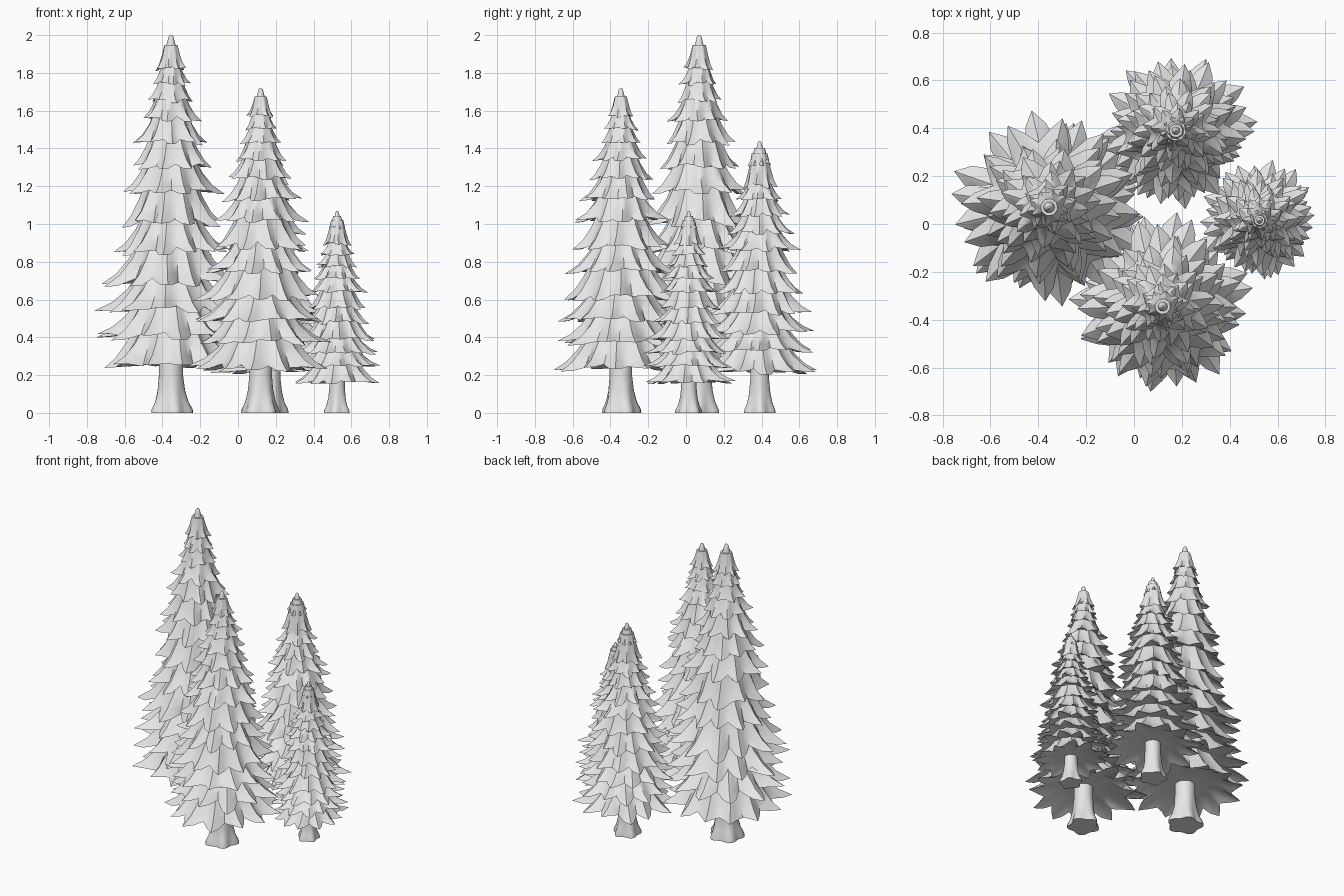
import bpy, bmesh, math, random

if "Cube" in bpy.data.objects:
    bpy.data.objects.remove(bpy.data.objects["Cube"])

random.seed(7)
TAU = 2 * math.pi

grey = bpy.data.materials.new("light_grey")
grey.diffuse_color = (0.8, 0.8, 0.8, 1)
grey.use_nodes = True
grey.node_tree.nodes["Principled BSDF"].inputs["Base Color"].default_value = grey.diffuse_color

# branch tiers of a 2-unit tree: (hem height, tip radius)
TIERS = [(.24, .42), (.40, .405), (.54, .39), (.68, .375), (.85, .32), (1.0, .29), (1.17, .275),
         (1.30, .235), (1.43, .2), (1.55, .165), (1.65, .13), (1.74, .105), (1.82, .085)]

# radial profiles (radius factor, height in tier spacings), hem first
RIDGE = [(1.0, 0), (.78, .33), (.6, .8), (.42, 1.5)]
SIDE = [(.86, .02), (.7, .33), (.56, .8), (.41, 1.5)]
VALLEY = [(.68, .1), (.61, .38), (.52, .8), (.4, 1.5)]
UNDER = [(.5, .36), (.2, .3)]


def finish(bm, name, angle):
    bmesh.ops.recalc_face_normals(bm, faces=bm.faces)
    me = bpy.data.meshes.new(name)
    bm.to_mesh(me)
    bm.free()
    me.materials.append(grey)
    ob = bpy.data.objects.new(name, me)
    bpy.context.collection.objects.link(ob)
    bpy.ops.object.select_all(action='DESELECT')
    ob.select_set(True)
    bpy.context.view_layer.objects.active = ob
    bpy.ops.object.shade_smooth_by_angle(angle=math.radians(angle))
    return ob


def skin(bm, rings):
    """Bridge rings of points and cap both ends."""
    vs = [[bm.verts.new(p) for p in ring] for ring in rings]
    n = len(vs[0])
    for a, b in zip(vs, vs[1:]):
        for i in range(n):
            j = (i + 1) % n
            bm.faces.new((a[i], a[j], b[j], b[i]))
    bm.faces.new(vs[0])
    bm.faces.new(vs[-1])


def tier(bm, cx, cy, z, radius, step, spikes):
    """One skirt of pointed, ridged branches with a closed underside."""
    turn = random.uniform(0, TAU)
    cols = []
    for k in range(spikes):
        base = turn + TAU * k / spikes
        w = TAU / spikes
        reach = random.uniform(.85, 1.06)
        drop = random.uniform(-.12, .12)
        lean = random.uniform(-.13, .13)
        notch = random.uniform(.92, 1.08)
        cols.append((base, VALLEY, notch, random.uniform(-.08, .1), 0))
        cols.append((base + .27 * w, SIDE, reach, drop, lean * w * .5))
        cols.append((base + .5 * w, RIDGE, reach, drop, lean * w))
        cols.append((base + .73 * w, SIDE, reach, drop, lean * w * .5))
    rings = []
    for r, t in reversed(UNDER):
        rings.append([(cx + radius * r * math.cos(c[0]), cy + radius * r * math.sin(c[0]),
                       z + t * step) for c in cols])
    for lvl in range(4):
        fade = (1, .6, .2, 0)[lvl]
        ring = []
        for a, prof, reach, drop, lean in cols:
            r, t = prof[lvl]
            r *= radius * (1 + (reach - 1) * fade)
            a += lean * fade
            ring.append((cx + r * math.cos(a), cy + r * math.sin(a), z + (t + drop * fade) * step))
        rings.append(ring)
    skin(bm, rings)


def revolve(bm, cx, cy, profile, sides, lobes=None):
    rings = []
    for r, z, flare in profile:
        ring = []
        for i in range(sides):
            a = TAU * i / sides
            rr = r + (flare * lobes(a) if lobes else 0)
            ring.append((cx + rr * math.cos(a), cy + rr * math.sin(a), z))
        rings.append(ring)
    skin(bm, rings)


def tree(label, x, y, height, hem, reach, trunk_r, skip=()):
    s = height / 2
    k = (height - hem) / (2 - .24)
    zs = lambda z: hem + (z - .24) * k

    # foliage skirts, topped with a slim spire
    bm = bmesh.new()
    levels = [t for i, t in enumerate(TIERS) if i not in skip]
    for i, (z, r) in enumerate(levels):
        nxt = levels[i + 1][0] if i + 1 < len(levels) else z + .085
        spikes = 12 if i < 5 else 10 if i < 9 else 8
        tier(bm, x, y, zs(z), r * reach / .42, (nxt - z) * k, spikes)
    spire = [(.06, 1.83), (.052, 1.86), (.037, 1.9), (.026, 1.94), (.017, 1.975), (.013, 1.992), (.005, 2)]
    revolve(bm, x, y, [(r * s, zs(z), 0) for r, z in spire], 10)
    finish(bm, label + "_foliage", 42)

    # trunk with flared root lobes
    bm = bmesh.new()
    ph = random.uniform(0, TAU)
    lobes = lambda a: .5 + .5 * math.cos(5 * a + ph) + .15 * math.cos(2 * a + ph)
    prof = [(1.4, 0, .4), (1.36, .02, .4), (1.2, .06, .22), (1.08, .12, .08), (1, .2, 0), (.95, .36, 0)]
    revolve(bm, x, y, [(r * trunk_r, z * hem / .24, f * trunk_r) for r, z, f in prof], 30, lobes)
    finish(bm, label + "_trunk", 50)


tree("tallest_tree", -.355, .07, 2.0, .24, .42, .064)
tree("front_tree", .12, -.345, 1.72, .235, .38, .06)
tree("back_tree", .175, .39, 1.44, .215, .325, .05, skip=(11,))
tree("small_tree", .525, .015, 1.07, .16, .25, .041, skip=(11,))
